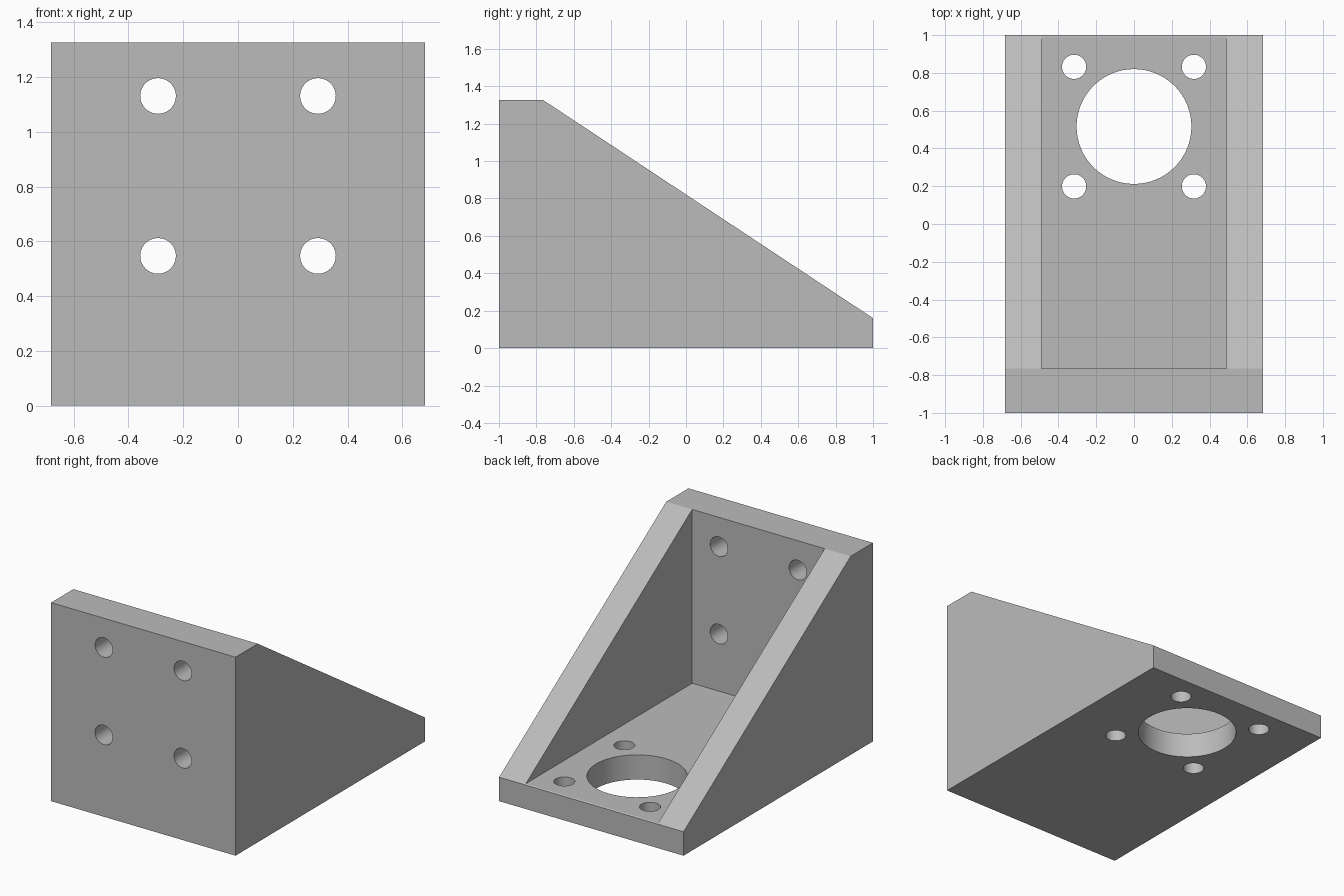
import bpy
import bmesh

if "Cube" in bpy.data.objects:
    bpy.data.objects.remove(bpy.data.objects["Cube"], do_unlink=True)

HALF_W, HALF_L, HEIGHT = 0.682, 1.0, 1.327
INNER_W = 0.49        # half width between the side walls
PLATE_Y = -0.765      # inner face of the upright plate
FLOOR, LIP = 0.165, 0.16

grey = bpy.data.materials.new("plain grey")
grey.use_nodes = True
COLOUR = (0.5, 0.5, 0.5, 1)
grey.diffuse_color = COLOUR
grey.node_tree.nodes["Principled BSDF"].inputs["Base Color"].default_value = COLOUR


def extrude_profile(name, points, half_width):
    """Closed y-z profile extruded across x."""
    bm = bmesh.new()
    face = bm.faces.new([bm.verts.new((-half_width, y, z)) for y, z in points])
    new = bmesh.ops.extrude_face_region(bm, geom=[face])["geom"]
    verts = [v for v in new if isinstance(v, bmesh.types.BMVert)]
    bmesh.ops.translate(bm, verts=verts, vec=(2 * half_width, 0, 0))
    bmesh.ops.recalc_face_normals(bm, faces=bm.faces)
    mesh = bpy.data.meshes.new(name)
    bm.to_mesh(mesh)
    bm.free()
    mesh.materials.append(grey)
    obj = bpy.data.objects.new(name, mesh)
    bpy.context.collection.objects.link(obj)
    return obj


def drill(name, radius, location, rotation=(0, 0, 0)):
    bpy.ops.mesh.primitive_cylinder_add(vertices=64, radius=radius, depth=0.5,
                                        location=location, rotation=rotation)
    obj = bpy.context.object
    obj.name = name
    obj.data.materials.append(grey)
    return obj


# Solid wedge, then the open pocket between the side walls
bracket = extrude_profile("angle_bracket", [
    (-HALF_L, 0), (HALF_L, 0), (HALF_L, LIP), (PLATE_Y, HEIGHT), (-HALF_L, HEIGHT)], HALF_W)
cutters = [extrude_profile("pocket_cutter", [
    (PLATE_Y, FLOOR), (1.2, FLOOR), (1.2, 1.6), (PLATE_Y, 1.6)], INNER_W)]

# Bolt holes through the upright plate and the floor
for x in (-1, 1):
    for z in (0.547, 1.131):
        cutters.append(drill("plate_hole_cutter", 0.065, (x * 0.292, -0.9, z), (1.570796, 0, 0)))
    for y in (0.199, 0.832):
        cutters.append(drill("floor_hole_cutter", 0.064, (x * 0.317, y, 0.08)))

# Large central opening in the floor
cutters.append(drill("centre_hole_cutter", 0.304, (0, 0.516, 0.08)))

bpy.ops.object.select_all(action="DESELECT")
bpy.context.view_layer.objects.active = bracket
bracket.select_set(True)
for cutter in cutters:
    cut = bracket.modifiers.new("cut", "BOOLEAN")
    cut.operation, cut.solver, cut.object = "DIFFERENCE", "EXACT", cutter
    bpy.ops.object.modifier_apply(modifier=cut.name)
    bpy.data.objects.remove(cutter, do_unlink=True)

bpy.ops.object.shade_smooth_by_angle(angle=0.5)
